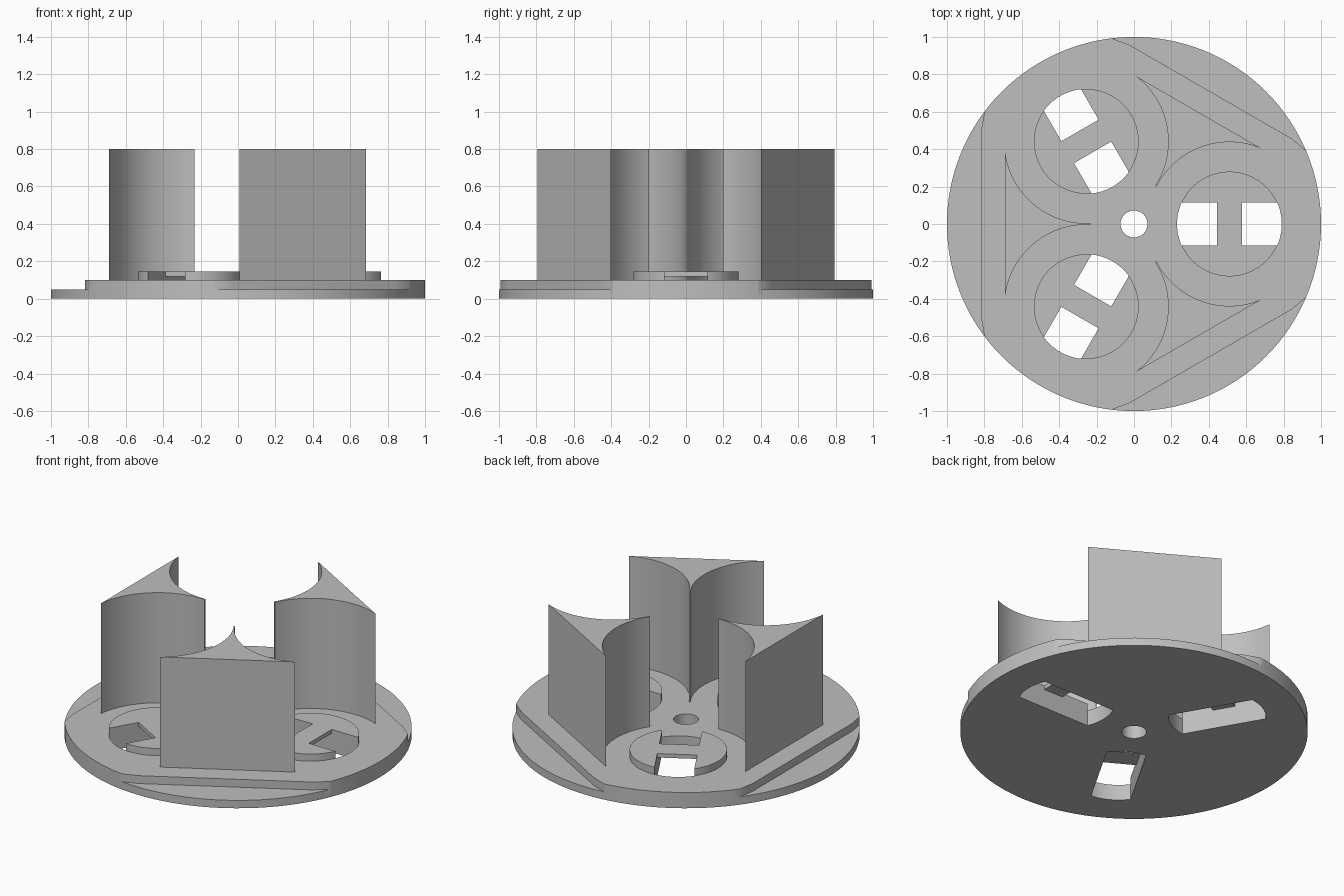
import bpy, bmesh, math
from math import cos, sin, pi, sqrt
from mathutils import Matrix

cube = bpy.data.objects.get("Cube")
if cube:
    bpy.data.objects.remove(cube, do_unlink=True)

TOP = 0.10          # plate thickness
BOSS_X = 0.51       # distance of each boss from the centre
BOSS_R = 0.28
SLOT = 0.115        # half width of the slots
BRIDGE = 0.0675     # half width of the bridge over each slot

grey = bpy.data.materials.new("plain grey")
grey.use_nodes = True
colour = (0.52, 0.52, 0.52, 1)
grey.diffuse_color = colour
grey.node_tree.nodes["Principled BSDF"].inputs["Base Color"].default_value = colour


def prism(name, outline, z0, z1, angle=0.0):
    """Extrude a counter-clockwise outline from z0 to z1, turned about z."""
    bm = bmesh.new()
    face = bm.faces.new([bm.verts.new((x, y, z0)) for x, y in outline])
    new = bmesh.ops.extrude_face_region(bm, geom=[face])["geom"]
    bmesh.ops.translate(bm, vec=(0, 0, z1 - z0),
                        verts=[v for v in new if isinstance(v, bmesh.types.BMVert)])
    bmesh.ops.recalc_face_normals(bm, faces=bm.faces)
    bm.transform(Matrix.Rotation(angle, 4, "Z"))
    mesh = bpy.data.meshes.new(name)
    bm.to_mesh(mesh)
    bm.free()
    mesh.materials.append(grey)
    obj = bpy.data.objects.new(name, mesh)
    bpy.context.collection.objects.link(obj)
    return obj


def arc(cx, cy, r, a0, a1, n):
    return [(cx + r * cos(a0 + (a1 - a0) * i / n),
             cy + r * sin(a0 + (a1 - a0) * i / n)) for i in range(n + 1)]


def circle(cx, r, n):
    return arc(cx, 0, r, 0, 2 * pi, n)[:-1]


def box(x0, x1, y):
    return [(x0, -y), (x1, -y), (x1, y), (x0, y)]


def cut(obj, cutters):
    """Subtract the cutters for good and remove them."""
    for c in cutters:
        c.hide_render = True
        m = obj.modifiers.new("cut", "BOOLEAN")
        m.operation, m.solver, m.object = "DIFFERENCE", "EXACT", c
    deps = bpy.context.evaluated_depsgraph_get()
    mesh = bpy.data.meshes.new_from_object(obj.evaluated_get(deps))
    obj.modifiers.clear()
    obj.data = mesh
    for c in cutters:
        bpy.data.objects.remove(c, do_unlink=True)


def smooth(obj):
    bpy.ops.object.select_all(action="DESELECT")
    obj.select_set(True)
    bpy.context.view_layer.objects.active = obj
    bpy.ops.object.shade_smooth_by_angle(angle=math.radians(30))


# Round base plate with centre hole, three stepped edges and three slots
half = math.asin(SLOT / BOSS_R)
slot = (arc(BOSS_X, 0, BOSS_R, -half, half, 12)
        + arc(BOSS_X, 0, BOSS_R, pi - half, pi + half, 12))
edge = [(0.783, -0.7), (1.1, -0.7), (1.1, 0.7), (0.783, 0.7), (0.817, 0.5), (0.817, -0.5)]
plate = prism("base_plate", circle(0, 1, 128), 0, TOP)
cutters = [prism("centre_hole_cutter", circle(0, 0.072, 48), -0.1, 0.3)]
for k in range(3):
    turn = k * 2 * pi / 3
    cutters.append(prism("edge_cutter", edge, 0.05, 0.3, turn + pi / 3))
    cutters.append(prism("slot_cutter", slot, -0.1, 0.3, turn))
cut(plate, cutters)
smooth(plate)

# Raised round bosses, each with a thin bridge across its slot
for k, side in enumerate(("left", "back_right", "front_right")):
    turn = k * 2 * pi / 3
    boss = prism(side + "_boss", circle(BOSS_X, BOSS_R, 96), TOP, 0.145, turn)
    cut(boss, [
        prism("tunnel_cutter", box(0.1, 0.95, SLOT), 0.05, 0.12, turn),
        prism("inner_cutter", box(0.1, BOSS_X - BRIDGE, SLOT), 0.04, 0.3, turn),
        prism("outer_cutter", box(BOSS_X + BRIDGE, 0.95, SLOT), 0.04, 0.3, turn)])
    smooth(boss)

# Three-sided pillars: flat outer face, two hollow faces meeting at a thin tip
R, TIP, BACK = 0.438, 0.232, 0.69
cx, cy = BOSS_X * cos(pi / 3), BOSS_X * sin(pi / 3)
a_back = -math.acos((BACK - cx) / R)
a_tip = -math.acos((TIP - cx) / R)
upper = arc(cx, cy, R, a_back, a_tip, 32)
outline = upper + [(x, -y) for x, y in reversed(upper)]
for k, side in enumerate(("back_left", "right", "front_left")):
    pillar = prism(side + "_pillar", outline, TOP, 0.8, pi / 3 + k * 2 * pi / 3)
    smooth(pillar)
